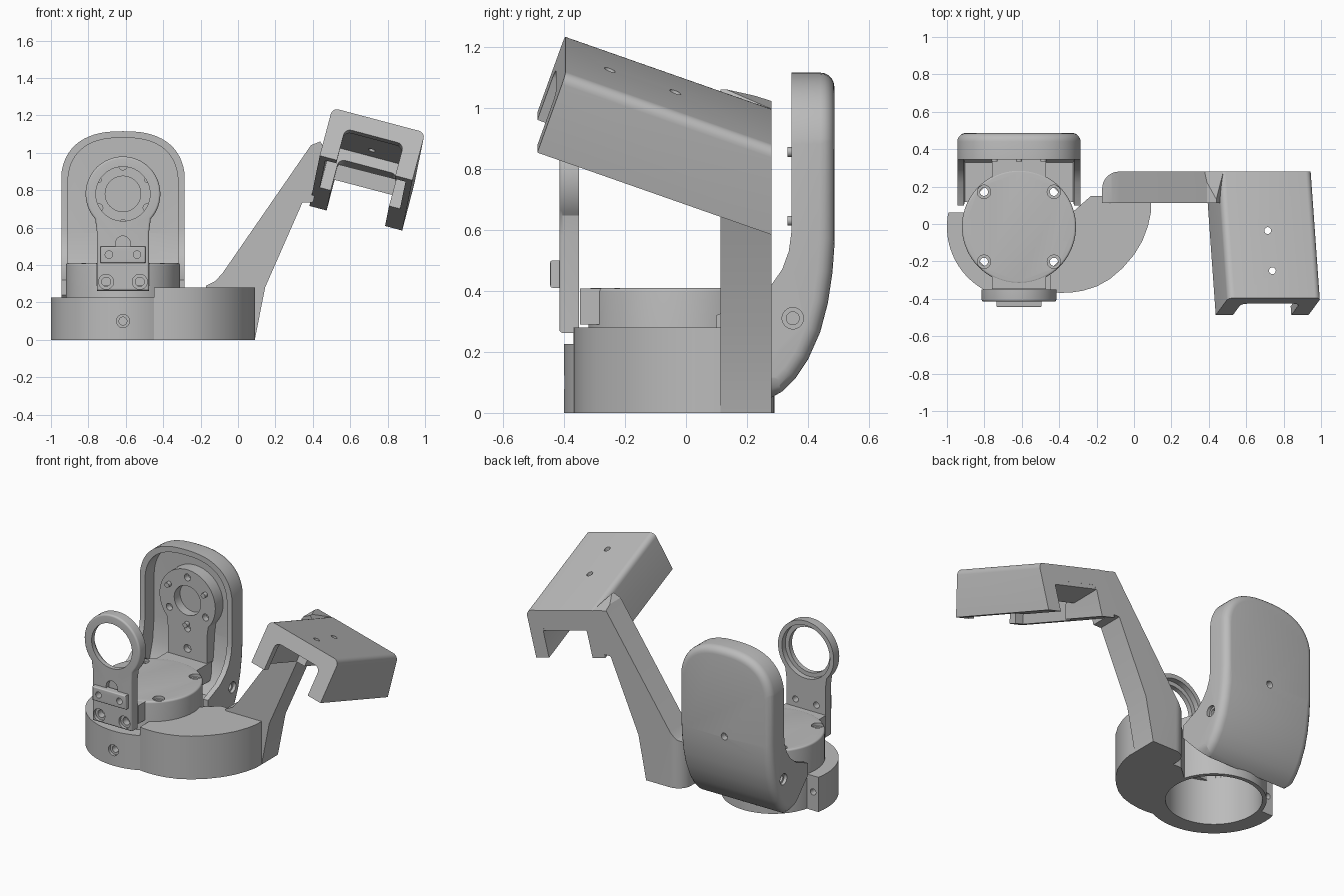
import bpy, bmesh
from math import sin, cos, pi, radians
from mathutils import Vector

cube = bpy.data.objects.get("Cube")
if cube:
    bpy.data.objects.remove(cube, do_unlink=True)

grey = bpy.data.materials.new("plain_grey")
grey.use_nodes = True
GREY = (0.5, 0.5, 0.5, 1)
grey.diffuse_color = GREY
bsdf = grey.node_tree.nodes["Principled BSDF"]
bsdf.inputs["Base Color"].default_value = GREY
bsdf.inputs["Roughness"].default_value = 0.6

CX, CY = -0.615, -0.015      # turret axis
RING_Z = 0.78                # height of the ring and bearing boss
parts = []


def arc(cx, cy, r, a0=0, a1=360, n=48):
    closed = a1 - a0 == 360
    steps = n if closed else n + 1
    angles = [radians(a0 + (a1 - a0) * i / n) for i in range(steps)]
    return [(cx + r * cos(a), cy + r * sin(a)) for a in angles]


def prism(name, pts, axis, lo, hi, bevel=0, rim=None, move=None):
    """Extrude a 2D outline along an axis; optionally round chosen rim edges."""
    k = "xyz".index(axis)
    bm = bmesh.new()
    ends = []
    for t in (lo, hi):
        loop = []
        for p in pts:
            co = list(p)
            co.insert(k, t)
            loop.append(bm.verts.new(co))
        ends.append(loop)
    caps = [bm.faces.new(loop) for loop in ends]
    n = len(pts)
    for i in range(n):
        j = (i + 1) % n
        bm.faces.new((ends[0][i], ends[0][j], ends[1][j], ends[1][i]))
    if move:
        for v in bm.verts:
            v.co = move(v.co)
    bmesh.ops.recalc_face_normals(bm, faces=bm.faces)
    bm.normal_update()
    if bevel:
        chosen = []
        for cap in caps:
            for e in cap.edges:
                side = [f for f in e.link_faces if f is not cap][0]
                if rim(side.normal, cap.normal):
                    chosen.append(e)
        bmesh.ops.bevel(bm, geom=chosen, offset=bevel, segments=5,
                        profile=0.5, affect="EDGES")
    mesh = bpy.data.meshes.new(name)
    bm.to_mesh(mesh)
    bm.free()
    mesh.materials.append(grey)
    obj = bpy.data.objects.new(name, mesh)
    bpy.context.collection.objects.link(obj)
    parts.append(obj)
    return obj


def disc(name, a, b, r, axis, lo, hi, n=40):
    return prism(name, arc(a, b, r, n=n), axis, lo, hi)


def box(name, x0, x1, y0, y1, z0, z1):
    return prism(name, [(x0, y0), (x1, y0), (x1, y1), (x0, y1)], "z", z0, z1)


def combine(obj, cutters, op="DIFFERENCE"):
    """Apply booleans and discard the helper solids."""
    bpy.context.view_layer.objects.active = obj
    for c in cutters:
        m = obj.modifiers.new("cut", "BOOLEAN")
        m.operation, m.solver, m.object = op, "EXACT", c
        bpy.ops.object.modifier_apply(modifier=m.name)
        parts.remove(c)
        bpy.data.objects.remove(c, do_unlink=True)
    return obj


def bore():
    return disc("cutter", CX, CY, 0.3, "z", -1, 0.8, 64)


def counterbore(a, b, axis, face, inward, r=0.035):
    """Screw hole: wide shallow seat plus a narrow shank hole."""
    def span(d):
        return sorted((face - inward * 0.05, face + inward * d))
    return [disc("cutter", a, b, r, axis, *span(0.02)),
            disc("cutter", a, b, r * 0.6, axis, *span(0.1))]


# Base: round front collar with a screw hole and a cut-off lug on its right
collar = prism("base_collar", arc(CX, CY, 0.385, 168.5, 296, 40) + [(-0.4, 0.06)], "z", 0, 0.225)
combine(collar, [bore()] + counterbore(CX, 0.1, "y", -0.4, 1)
        + [disc("cutter", -0.955, 0.12, 0.02, "y", -0.02, 0.2)])

# Base: raised lobe sweeping to the arm
lobe_edge = [(-0.45, -0.362), (-0.4, -0.368), (-0.34, -0.367), (-0.27, -0.356), (-0.2, -0.334),
             (-0.13, -0.295), (-0.06, -0.235), (0, -0.165), (0.045, -0.09), (0.075, -0.01),
             (0.09, 0.06), (0.09, 0.13)]
lobe = prism("base_lobe", lobe_edge + [(-0.16, 0.15), (-0.23, 0.15), (-0.31, 0.08), (-0.45, -0.05)],
             "z", 0, 0.28)
combine(lobe, [bore()])

# Turret: hollow drum, closed on top, with four screw seats
drum = prism("turret_drum", arc(CX, CY, 0.305, n=72), "z", 0, 0.41, 0.012,
             lambda side, cap: cap.z > 0)
cutters = [disc("cutter", CX, CY, 0.28, "z", -1, 0.37, 64)]
for sx in (-1, 1):
    for sy in (-1, 1):
        cutters += counterbore(CX + sx * 0.187, CY + sy * 0.187, "z", 0.41, -1, 0.036)
combine(drum, cutters)
for y0, y1 in ((-0.348, -0.25), (0.2, 0.4)):
    box("turret_bridge", CX - 0.145, CX + 0.145, y0, y1, 0.29, 0.408)

# Hood: tilted channel, square at the front and cut upright at the back
corner = Vector((0.505, -0.395, 1.24))
across = Vector((0.49, 0, -0.13)).normalized()
down = Vector((-0.068, -0.092, -0.255)).normalized()
along = Vector((-0.055, 0.77, -0.27)).normalized()


def hood_point(p):
    return corner + across * p.x + down * p.z + along * p.y


def hood_place(p):
    q = hood_point(p)
    return q + along * ((0.28 - q.y) / along.y) if p.y > 0.5 else q


W, H, T = 0.513, 0.28, 0.095
hood_outline = ([(0, H)] + arc(0.035, 0.035, 0.035, 180, 270, 5)
                + arc(W - 0.035, 0.035, 0.035, 270, 360, 5) + [(W, H), (W - T, H)]
                + arc(W - T - 0.035, T + 0.035, 0.035, 0, -90, 5)
                + arc(T + 0.035, T + 0.035, 0.035, 270, 180, 5) + [(T, H)])
hood = prism("hood", hood_outline, "y", 0, 1, move=hood_place)
# Wider pocket behind the front frame, then two screw holes
pocket = [(0.035, 0.035), (W - 0.035, 0.035), (W - 0.035, 0.5), (0.035, 0.5)]
combine(hood, [prism("cutter", pocket, "y", 0.05, 0.49, move=hood_point)]
        + [disc("cutter", x, y, 0.018, "z", 0.7, 1.4)
           for x, y in ((0.715, -0.035), (0.74, -0.25))])
prism("hood_back_web", [(0.47, 0.955), (0.9, 0.845), (0.86, 0.765), (0.46, 0.87)], "y", 0.07, 0.279)

# Arm: slanted web rising from the base, rounded at its foot and trimmed to the hood top
arm_outline = [(-0.17, 0), (0.09, 0), (0.145, 0.28), (0.345, 0.735), (0.4, 0.735), (0.46, 0.93),
               (0.475, 1.0), (0.44, 1.06), (0.39, 1.04), (-0.08, 0.36), (-0.12, 0.315), (-0.17, 0.29)]
arm = prism("arm", arm_outline, "y", 0.05, 0.4)
arm_plan = [(-0.18, 0.113), (0.6, 0.113), (0.6, 0.28)] + arc(-0.08, 0.19, 0.09, 90, 180, 10)
combine(arm, [prism("cutter", arm_plan, "z", -0.5, 1.5)], "INTERSECT")
above_hood = [(-0.6, -0.6), (1, -0.6), (1, 0.002), (-0.6, 0.002)]
combine(arm, [prism("cutter", above_hood, "y", -0.2, 1.5, move=hood_point)])


# Rear shell: arched front outline crossed with a curved side outline
def arch(half, zb, zt, spring=0.82, n=32):
    pts = arc(CX - half + 0.1, zb + 0.1, 0.1, 180, 270, 6)
    pts += arc(CX + half - 0.1, zb + 0.1, 0.1, 270, 360, 6)
    for i in range(n + 1):
        c, s = cos(pi * i / n), sin(pi * i / n)
        x = half * abs(c) ** 0.8 * (1 if c > 0 else -1)
        pts.append((CX + x, spring + (zt - spring) * max(s, 0) ** 0.8))
    return pts


shell_side = [(0.345, 1.2), (0.345, 0.59), (0.337, 0.53), (0.315, 0.47), (0.28, 0.42), (0.22, 0.37),
              (0.1, 0.32), (0.1, 0.24), (0.28, 0.05), (0.315, 0.07), (0.36, 0.115), (0.4, 0.175),
              (0.44, 0.265), (0.465, 0.36), (0.48, 0.46), (0.488, 0.57), (0.488, 1.2)]
shell = prism("rear_shell", shell_side, "x", CX - 0.33, CX + 0.33, 0.05,
              lambda side, cap: side.y > 0.1)
combine(shell, [prism("cutter", arch(0.333, 0.04, 1.115), "y", -0.2, 0.486, 0.045,
                      lambda side, cap: cap.y > 0)], "INTERSECT")
cavity_side = [(-0.3, 1.2), (0.44, 1.2), (0.44, 0.57), (0.425, 0.42), (0.39, 0.3),
               (0.33, 0.22), (-0.3, 0.22)]
cavity = prism("cutter", cavity_side, "x", CX - 0.5, CX + 0.5)
combine(cavity, [prism("cutter", arch(0.295, 0.15, 1.08), "y", -0.6, 0.7)], "INTERSECT")
combine(shell, [cavity, bore(), disc("cutter", CX, 0.55, 0.022, "y", 0.42, 0.6)]
        + counterbore(0.35, 0.31, "x", CX + 0.33, -1)
        + counterbore(0.35, 0.31, "x", CX - 0.33, 1))


# Keyhole outline shared by the bearing boss and the front ring bracket
def keyhole(r, half, bottom):
    return arc(CX, RING_Z, r, -42, 222, 48) + [
        (CX - half, 0.58), (CX - half, bottom), (CX + half, bottom), (CX + half, 0.58)]


# Bearing boss inside the shell, with a ring of screw holes and pins
boss = prism("bearing_boss", keyhole(0.2, 0.14, 0.4), "y", 0.36, 0.445)
cutters = [disc("cutter", CX, RING_Z, 0.095, "y", 0.3, 0.42),
           disc("cutter", CX, 0.47, 0.025, "y", 0.3, 0.4)]
for a in range(30, 390, 60):
    px, pz = CX + 0.15 * cos(radians(a)), RING_Z + 0.15 * sin(radians(a))
    if a in (30, 150, 270):
        disc("boss_pin", px, pz, 0.016, "y", 0.333, 0.37, 16)
    if a not in (30, 150):
        cutters.append(disc("cutter", px, pz - (0.03 if a == 270 else 0), 0.022, "y", 0.3, 0.4))
combine(boss, cutters)

# Front ring bracket with a clamp block, shallow notch and two screws
bracket = prism("ring_bracket", keyhole(0.2, 0.14, 0.262), "y", -0.415, -0.35, 0.012,
                lambda side, cap: cap.y < 0)
cutters = [disc("cutter", CX, RING_Z, 0.145, "y", -0.6, -0.2, 56),
           disc("cutter", CX, RING_Z, 0.172, "y", -0.385, -0.2, 56),
           prism("cutter", arc(CX, 0.515, 0.04, 0, 180, 10) + [(CX - 0.04, 0.45), (CX + 0.04, 0.45)],
                 "y", -0.6, -0.385)]
for s in (-1, 1):
    cutters += counterbore(CX + s * 0.09, 0.31, "y", -0.415, 1, 0.04)
combine(bracket, cutters)
clamp = prism("clamp_block", [(CX - 0.12, 0.41), (CX + 0.12, 0.41), (CX + 0.12, 0.5), (CX - 0.12, 0.5)],
              "y", -0.445, -0.4, 0.008, lambda side, cap: cap.y < 0)
for s in (-1, 1):
    for part in (clamp, bracket):
        combine(part, [disc("cutter", CX + s * 0.075, 0.455, 0.02, "y", -0.5, -0.3)])

# Smooth the rounded faces, keep the hard edges
bpy.ops.object.select_all(action="DESELECT")
for o in parts:
    o.select_set(True)
bpy.context.view_layer.objects.active = parts[0]
bpy.ops.object.shade_smooth_by_angle(angle=radians(30))
